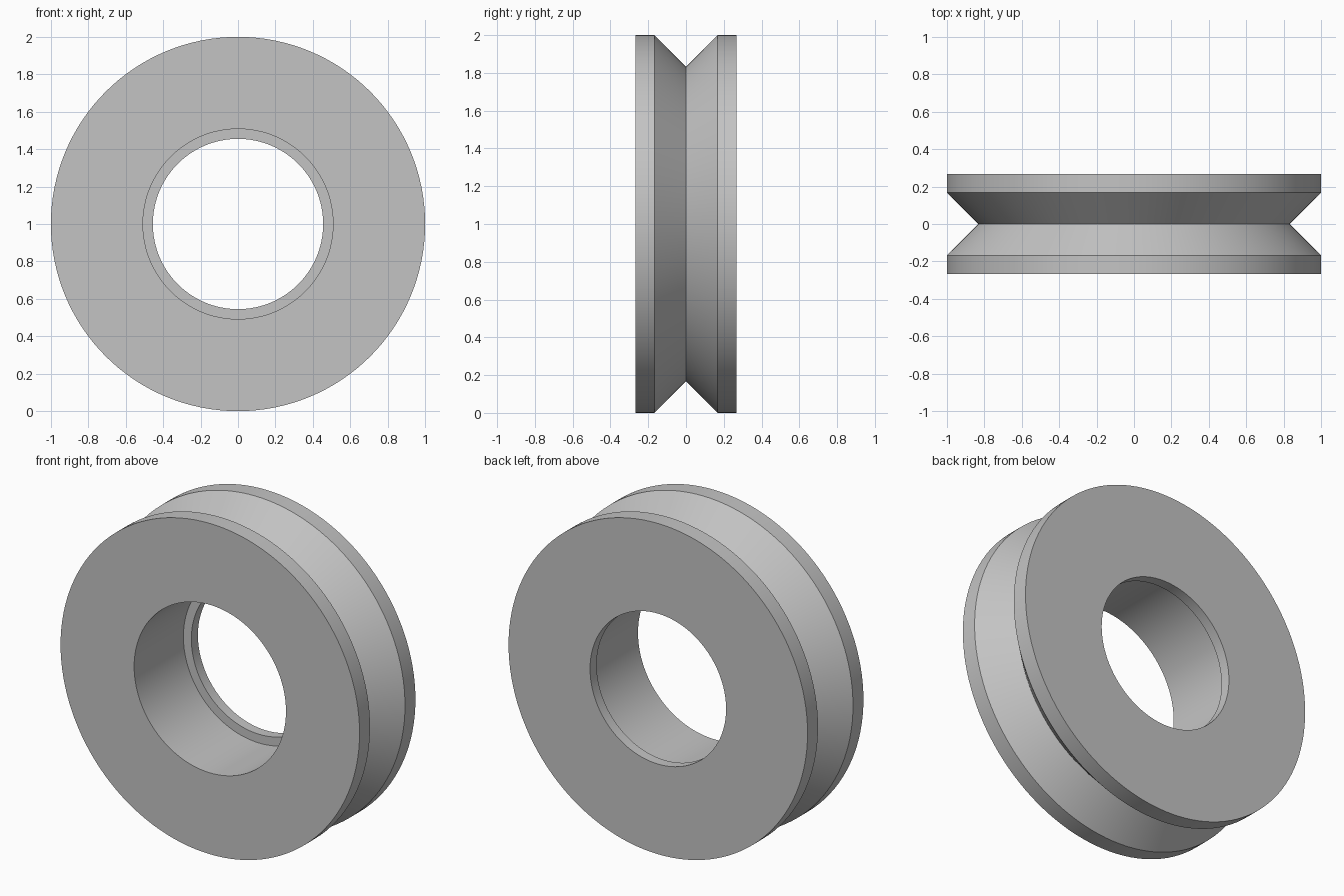
import bpy
import bmesh
import math
from mathutils import Vector

default_cube = bpy.data.objects.get("Cube")
if default_cube:
    bpy.data.objects.remove(default_cube, do_unlink=True)

# Plain grey material
GREY = (0.55, 0.55, 0.55, 1.0)
grey = bpy.data.materials.new("light_grey")
grey.use_nodes = True
grey.diffuse_color = GREY
grey.node_tree.nodes["Principled BSDF"].inputs["Base Color"].default_value = GREY

# Main dimensions of the wheel
RADIUS = 1.0
HALF_WIDTH = 0.267
GROOVE = 0.167        # half width and depth of the 45 degree groove
BORE = 0.508
LIP_BORE = 0.455
LIP = 0.063           # thickness of the retaining lip at the back
SEGMENTS = 128

# Closed cross-section as (radius, y): front face, grooved rim, back face, stepped bore
profile = [
    (BORE, -HALF_WIDTH),
    (RADIUS, -HALF_WIDTH),
    (RADIUS, -GROOVE),
    (RADIUS - GROOVE, 0),
    (RADIUS, GROOVE),
    (RADIUS, HALF_WIDTH),
    (LIP_BORE, HALF_WIDTH),
    (LIP_BORE, HALF_WIDTH - LIP),
    (BORE, HALF_WIDTH - LIP),
]

# Revolve the section around the y axis
bm = bmesh.new()
verts = [bm.verts.new((r, y, 0)) for r, y in profile]
edges = [bm.edges.new((v, verts[(i + 1) % len(verts)])) for i, v in enumerate(verts)]
bmesh.ops.spin(bm, geom=verts + edges, cent=(0, 0, 0), axis=(0, 1, 0),
               angle=math.tau, steps=SEGMENTS)
bmesh.ops.remove_doubles(bm, verts=bm.verts, dist=0.0001)
bmesh.ops.recalc_face_normals(bm, faces=bm.faces)
bmesh.ops.translate(bm, verts=bm.verts, vec=Vector((0, 0, RADIUS)))

mesh = bpy.data.meshes.new("grooved_wheel")
bm.to_mesh(mesh)
bm.free()
mesh.materials.append(grey)
wheel = bpy.data.objects.new("grooved_wheel", mesh)
bpy.context.collection.objects.link(wheel)

# Smooth round surfaces, sharp rims
bpy.ops.object.select_all(action="DESELECT")
wheel.select_set(True)
bpy.context.view_layer.objects.active = wheel
bpy.ops.object.shade_smooth_by_angle(angle=math.radians(30))
